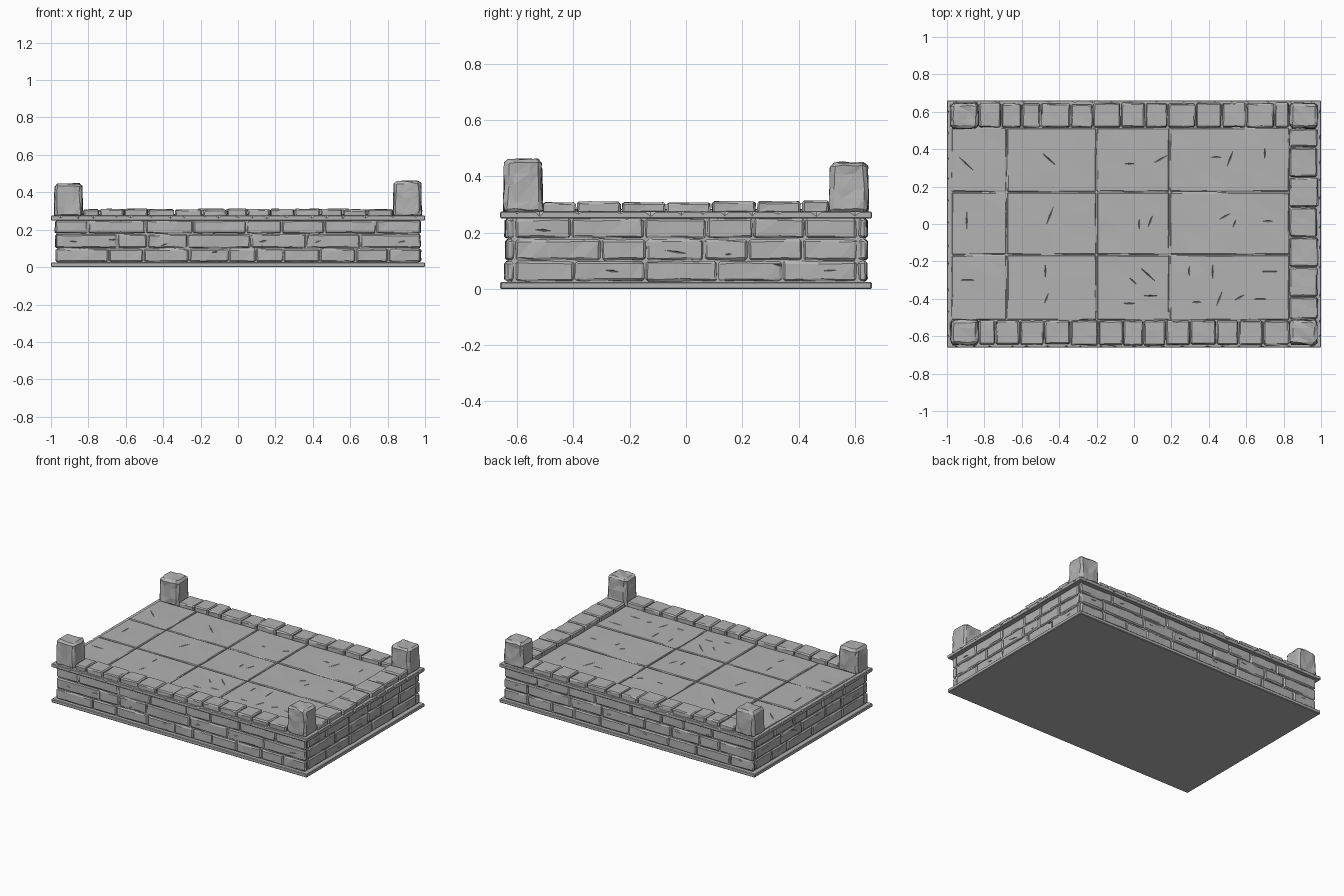
import bpy, bmesh, random
from mathutils import Vector, Matrix

random.seed(7)
if "Cube" in bpy.data.objects:
    bpy.data.objects.remove(bpy.data.objects["Cube"], do_unlink=True)

stone_grey = bpy.data.materials.new("stone grey")
stone_grey.use_nodes = True
GREY = (0.45, 0.45, 0.45, 1)
stone_grey.diffuse_color = GREY
stone_grey.node_tree.nodes["Principled BSDF"].inputs["Base Color"].default_value = GREY


def finish(bm, name):
    mesh = bpy.data.meshes.new(name)
    bm.to_mesh(mesh)
    bm.free()
    mesh.materials.append(stone_grey)
    obj = bpy.data.objects.new(name, mesh)
    bpy.context.collection.objects.link(obj)
    return obj


def stone(bm, lo, hi, bevel=0.007, rough=0.002, step=0.08, taper=0.0):
    """Add one chamfered, roughly hewn block to bm."""
    lo, hi = Vector(lo), Vector(hi)
    size, mid = hi - lo, (lo + hi) / 2
    b = bmesh.new()
    bmesh.ops.create_cube(b, size=1)
    for v in b.verts:
        shrink = 1 - taper if v.co.z > 0 else 1
        v.co = mid + Vector((v.co.x * size.x * shrink, v.co.y * size.y * shrink, v.co.z * size.z))
    bmesh.ops.bevel(b, geom=b.edges[:], offset=bevel, segments=1, affect='EDGES')
    if rough:
        for axis in range(3):
            n = int(size[axis] / step)
            normal = Vector([float(i == axis) for i in range(3)])
            for i in range(1, n):
                at = lo + size * ((i + random.uniform(-0.2, 0.2)) / n)
                bmesh.ops.bisect_plane(b, geom=b.verts[:] + b.edges[:] + b.faces[:],
                                       plane_co=at, plane_no=normal)
        bmesh.ops.triangulate(b, faces=b.faces[:])
        for v in b.verts:
            v.co += Vector([random.uniform(-rough, rough) for _ in range(3)])
    part = bpy.data.meshes.new("part")
    b.to_mesh(part)
    b.free()
    bm.from_mesh(part)
    bpy.data.meshes.remove(part)


def carve(obj, cuts):
    """Cut diamond-shaped nicks, given as (centre, radii, turn matrix)."""
    bm = bmesh.new()
    for centre, radii, turn in cuts:
        m = Matrix.Translation(centre) @ turn @ Matrix.Diagonal((*radii, 1))
        bmesh.ops.create_uvsphere(bm, u_segments=4, v_segments=2, radius=1, matrix=m)
    cutter = finish(bm, "nick_cutter")
    cutter.hide_render = True
    mod = obj.modifiers.new("nicks", 'BOOLEAN')
    mod.operation, mod.solver, mod.object = 'DIFFERENCE', 'EXACT', cutter
    mod.use_self = True
    bpy.context.view_layer.update()
    result = bpy.data.meshes.new_from_object(obj.evaluated_get(bpy.context.evaluated_depsgraph_get()))
    obj.modifiers.clear()
    obj.data = result
    bpy.data.objects.remove(cutter, do_unlink=True)


def widths(start, end, low, high):
    """Random joint positions from start to end."""
    joints = [start]
    while end - joints[-1] > high + low:
        joints.append(joints[-1] + random.uniform(low, high))
    if end - joints[-1] > high:
        joints.append((joints[-1] + end) / 2)
    return joints + [end]


GAP = 0.003

# Base slab and solid core behind the masonry
bm = bmesh.new()
stone(bm, (-1, -0.66, 0), (1, 0.66, 0.025), bevel=0.004, rough=0)
finish(bm, "base_slab")
bm = bmesh.new()
stone(bm, (-0.966, -0.633, 0.02), (0.966, 0.633, 0.255), bevel=0.001, rough=0)
finish(bm, "wall_core")

# Ledge with chipped upper edges
bm = bmesh.new()
stone(bm, (-1, -0.66, 0.25), (1, 0.66, 0.275), bevel=0.003, rough=0)
ledge = finish(bm, "ledge")
chips = []
for side in (-1, 1):
    for axis, length, edge in ((0, 0.95, 0.66), (1, 0.6, 1.0)):
        for t in widths(-length, length, 0.07, 0.15):
            centre = Vector((t, side * edge, 0.275)) if axis == 0 else Vector((side * edge, t, 0.275))
            radii = [0.01, 0.01, random.uniform(0.008, 0.018)]
            radii[axis] = random.uniform(0.01, 0.025)
            chips.append((centre, radii, Matrix()))
carve(ledge, chips)

# Three courses of bricks on each wall, with a few cracks
COURSES = (0.025, 0.1, 0.178, 0.252)
for name, axis, side in (("front_wall", 0, -1), ("back_wall", 0, 1),
                         ("left_wall", 1, 1), ("right_wall", 1, -1)):
    bm = bmesh.new()
    half = 0.978 if axis == 0 else 0.608
    outer = 0.643 if axis == 0 else 0.977
    for z0, z1 in zip(COURSES, COURSES[1:]):
        joints = widths(-half, half, 0.14, 0.34)
        for a, b in zip(joints, joints[1:]):
            face = outer + random.uniform(-0.004, 0.002)
            d0, d1 = sorted((side * face, side * (outer - 0.03)))
            zs = (z0 + GAP, z1 - GAP)
            if axis == 0:
                stone(bm, (a + GAP, d0, zs[0]), (b - GAP, d1, zs[1]), step=0.06)
            else:
                stone(bm, (d0, a + GAP, zs[0]), (d1, b - GAP, zs[1]), step=0.06)
    wall = finish(bm, name)
    cuts = []
    for t in widths(-half + 0.1, half - 0.1, 0.16, 0.3):
        z = random.choice((0.065, 0.14, 0.21)) + random.uniform(-0.02, 0.02)
        length = random.uniform(0.02, 0.05)
        tilt = random.uniform(-0.35, 0.35)
        if axis == 0:
            cuts.append((Vector((t, side * outer, z)), (length, 0.008, 0.004), Matrix.Rotation(tilt, 4, 'Y')))
        else:
            cuts.append((Vector((side * outer, t, z)), (0.008, length, 0.004), Matrix.Rotation(tilt, 4, 'X')))
    carve(wall, cuts)

# Paved floor, open on one short side
bm = bmesh.new()
XS = (-0.977, -0.68, -0.2, 0.19, 0.832)
YS = (-0.515, -0.165, 0.17, 0.515)
for x0, x1 in zip(XS, XS[1:]):
    for y0, y1 in zip(YS, YS[1:]):
        stone(bm, (x0 + GAP, y0 + GAP, 0.262), (x1 - GAP, y1 - GAP, 0.282),
              bevel=0.004, rough=0.0015, step=0.1)
floor = finish(bm, "floor_tiles")
cuts = []
for x in (-0.9, -0.45, 0, 0.1, 0.32, 0.45, 0.55, 0.7):
    for y in (-0.4, -0.28, 0.02, 0.35):
        if random.random() < 0.75:
            centre = Vector((x + random.uniform(-0.04, 0.04), y + random.uniform(-0.03, 0.03), 0.282))
            cuts.append((centre, (random.uniform(0.025, 0.06), 0.004, 0.008),
                         Matrix.Rotation(random.choice((0, 0.5, 1.2, 1.57, 2.4)), 4, 'Z')))
carve(floor, cuts)

# Kerb stones on the front, back and other short side
FRONT = (-0.83, -0.74, -0.61, -0.48, -0.34, -0.19, -0.06, 0.05, 0.17, 0.3, 0.44, 0.56, 0.69, 0.83)
BACK = (-0.83, -0.71, -0.6, -0.5, -0.34, -0.22, -0.07, 0.06, 0.18, 0.33, 0.47, 0.6, 0.75, 0.83)
SIDE = (-0.51, -0.39, -0.23, -0.07, 0.09, 0.25, 0.41, 0.51)
for name, joints, side in (("front_kerb", FRONT, -1), ("back_kerb", BACK, 1), ("side_kerb", SIDE, 0)):
    bm = bmesh.new()
    for a, b in zip(joints, joints[1:]):
        top = 0.31 + random.uniform(-0.005, 0.003)
        reach = random.uniform(-0.006, 0.004)
        if side:
            y0, y1 = sorted((side * 0.517, side * (0.645 + reach)))
            stone(bm, (a + GAP, y0, 0.268), (b - GAP, y1, top), step=0.05)
        else:
            stone(bm, (0.832, a + GAP, 0.268), (0.982 + reach, b - GAP, top), step=0.05)
    finish(bm, name)

# Corner posts
for name, sx, sy, top in (("front_right_post", -1, -1, 0.445), ("front_left_post", 1, -1, 0.46),
                          ("back_left_post", 1, 1, 0.45), ("back_right_post", -1, 1, 0.445)):
    bm = bmesh.new()
    x0, x1 = sorted((sx * 0.83, sx * 0.982))
    y0, y1 = sorted((sy * 0.51, sy * 0.648))
    stone(bm, (x0, y0, 0.268), (x1, y1, top), bevel=0.014, rough=0.004, step=0.045, taper=0.06)
    finish(bm, name)
